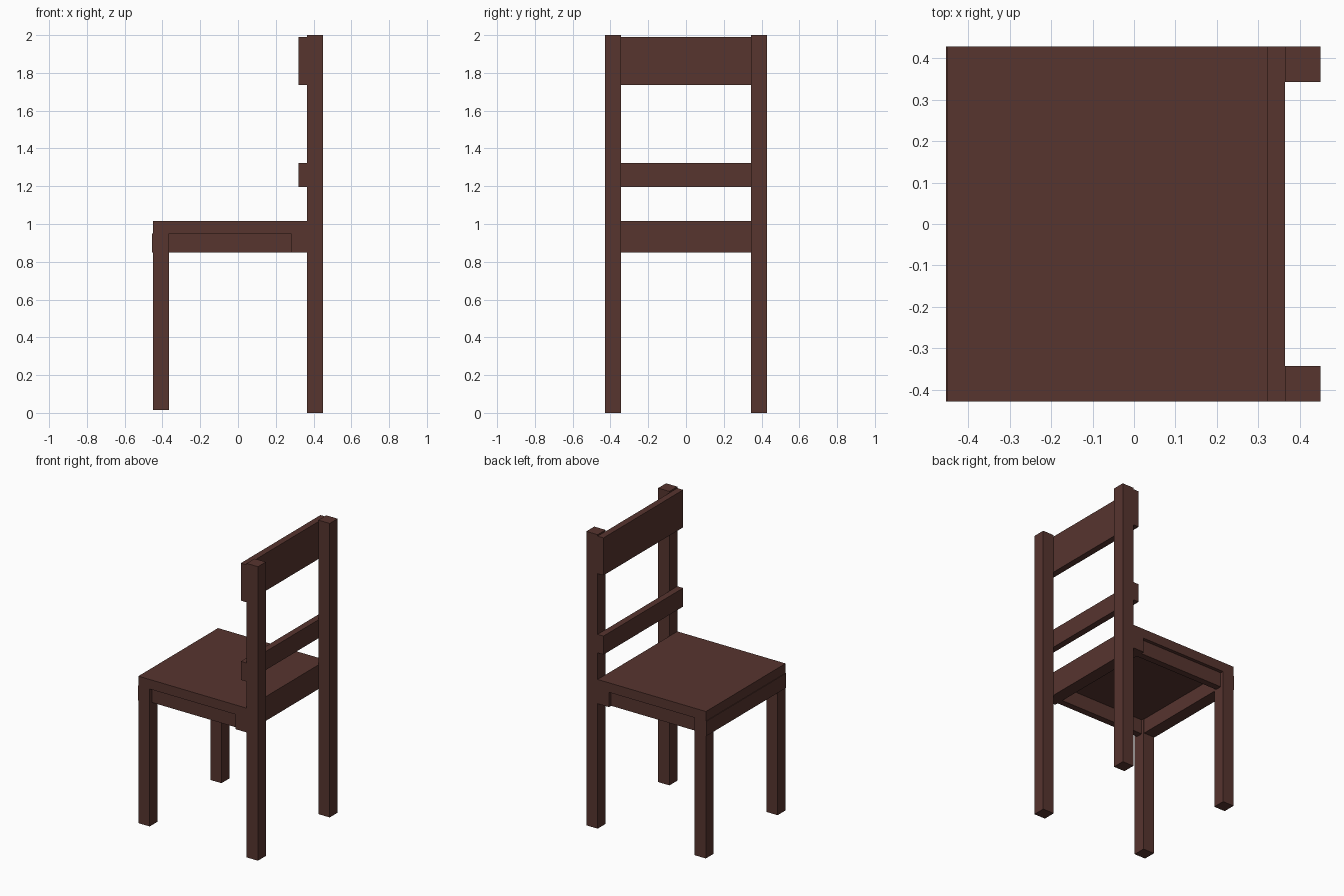
import bpy

if "Cube" in bpy.data.objects:
    bpy.data.objects.remove(bpy.data.objects["Cube"])

wood = bpy.data.materials.new("dark_wood")
wood.diffuse_color = (0.095, 0.035, 0.028, 1)
wood.use_nodes = True
wood.node_tree.nodes["Principled BSDF"].inputs["Base Color"].default_value = wood.diffuse_color


def box(name, x, y, z):
    """Add a box spanning the given (min, max) ranges."""
    lo, hi = zip(x, y, z)
    bpy.ops.mesh.primitive_cube_add(size=1, location=[(a + b) / 2 for a, b in zip(lo, hi)])
    ob = bpy.context.object
    ob.name = name
    ob.scale = [b - a for a, b in zip(lo, hi)]
    bpy.ops.object.transform_apply(location=False, rotation=False, scale=True)
    ob.data.materials.append(wood)
    return ob


W = 0.428            # half width of the chair
FULL = (-W, W)

# Legs and side aprons, mirrored left and right
for side, s in (("left", -1), ("right", 1)):
    leg_y = sorted((s * 0.343, s * W))
    box(f"back_post_{side}", (0.365, 0.45), leg_y, (0, 2))
    box(f"front_leg_{side}", (-0.449, -0.365), leg_y, (0.015, 0.95))
    box(f"side_apron_{side}", (-0.37, 0.28), sorted((s * 0.36, s * 0.405)), (0.85, 0.95))

# Seat board and the aprons across its front and back
box("seat", (-0.45, 0.365), FULL, (0.95, 1.015))
box("front_apron", (-0.454, -0.37), FULL, (0.85, 0.95))
box("back_apron", (0.28, 0.365), FULL, (0.85, 0.95))

# Backrest rails fixed to the front of the posts
box("top_rail", (0.321, 0.365), FULL, (1.735, 1.99))
box("middle_rail", (0.321, 0.365), FULL, (1.196, 1.322))
